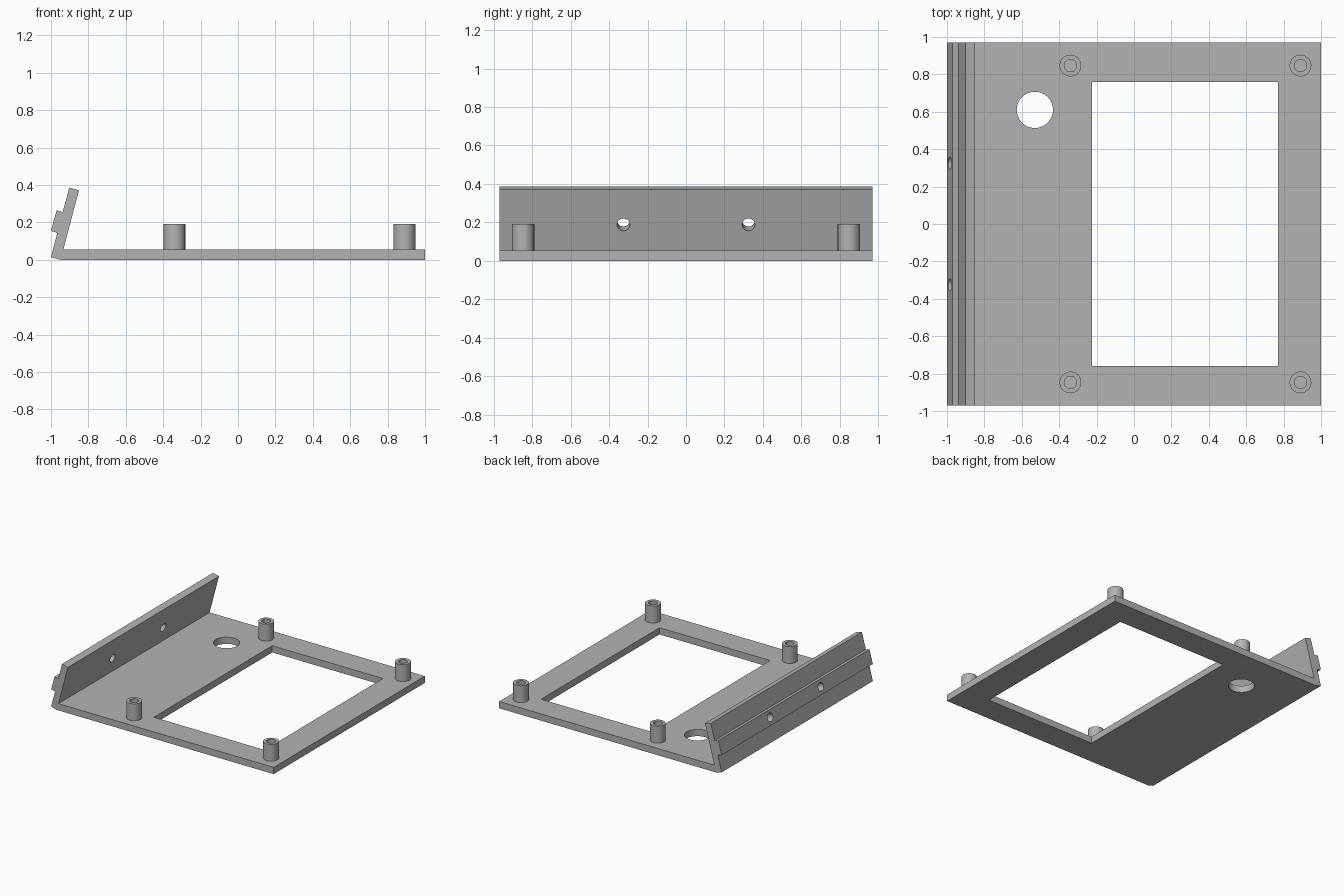
import bpy, bmesh, math
from mathutils import Vector, Matrix

cube = bpy.data.objects.get("Cube")
if cube:
    bpy.data.objects.remove(cube, do_unlink=True)

HALF_Y = 0.97       # half the depth of the tray
PLATE_Z = 0.055     # top of the base plate
TILT = math.radians(15)

grey = bpy.data.materials.new("plain_grey")
grey.use_nodes = True
colour = (0.45, 0.45, 0.45, 1)
grey.diffuse_color = colour
grey.node_tree.nodes["Principled BSDF"].inputs["Base Color"].default_value = colour


def make_object(name, bm):
    bmesh.ops.recalc_face_normals(bm, faces=bm.faces[:])
    mesh = bpy.data.meshes.new(name)
    bm.to_mesh(mesh)
    bm.free()
    mesh.materials.append(grey)
    obj = bpy.data.objects.new(name, mesh)
    bpy.context.collection.objects.link(obj)
    return obj


def smooth(obj):
    bpy.ops.object.select_all(action="DESELECT")
    obj.select_set(True)
    bpy.context.view_layer.objects.active = obj
    bpy.ops.object.shade_smooth_by_angle(angle=math.radians(30))


def cylinder(bm, radius, depth, matrix):
    bmesh.ops.create_cone(bm, cap_ends=True, segments=48, radius1=radius,
                          radius2=radius, depth=depth, matrix=matrix)


# Tray: base plate, leaning flange and its outer rib in one extruded profile
profile = [(1, 0), (1, PLATE_Z), (-0.934, PLATE_Z), (-0.85, 0.372),
           (-0.902, 0.386), (-0.937, 0.256), (-0.97, 0.265), (-1, 0.154),
           (-0.966, 0.145), (-1, 0.014), (-0.948, 0)]
bm = bmesh.new()
face = bm.faces.new([bm.verts.new((x, -HALF_Y, z)) for x, z in profile])
side = bmesh.ops.extrude_face_region(bm, geom=[face])
bmesh.ops.translate(bm, vec=(0, 2 * HALF_Y, 0),
                    verts=[v for v in side["geom"] if isinstance(v, bmesh.types.BMVert)])
tray = make_object("tray", bm)

# Openings: large window, cable hole and two screw holes through the flange
bm = bmesh.new()
bmesh.ops.create_cube(bm, size=1, matrix=Matrix.Translation((0.273, 0, 0))
                      @ Matrix.Diagonal((0.995, 1.52, 0.4, 1)))
cylinder(bm, 0.097, 0.4, Matrix.Translation((-0.53, 0.61, 0)))
for y in (-0.325, 0.325):
    cylinder(bm, 0.033, 0.3, Matrix.Translation((-0.94, y, 0.199))
             @ Matrix.Rotation(math.pi / 2 + TILT, 4, "Y"))
cutter = make_object("opening_cutter", bm)
cutter.hide_render = True
cut = tray.modifiers.new("openings", "BOOLEAN")
cut.operation = "DIFFERENCE"
cut.solver = "EXACT"
cut.object = cutter
bpy.context.view_layer.objects.active = tray
bpy.ops.object.modifier_apply(modifier=cut.name)
bpy.data.objects.remove(cutter, do_unlink=True)
smooth(tray)

# Standoffs: four hollow posts, revolved from a wall section
wall = [(0.033, PLATE_Z), (0.058, PLATE_Z), (0.058, 0.192), (0.033, 0.192)]
for x, x_name in ((-0.34, "right"), (0.89, "left")):
    for y, y_name in ((-0.847, "front"), (0.847, "back")):
        bm = bmesh.new()
        ring = [bm.verts.new((x + r, y, z)) for r, z in wall]
        edges = [bm.edges.new((ring[i - 1], ring[i])) for i in range(len(ring))]
        bmesh.ops.spin(bm, geom=ring + edges, cent=(x, y, 0), axis=(0, 0, 1),
                       angle=math.tau, steps=48, use_merge=True)
        bmesh.ops.remove_doubles(bm, verts=bm.verts[:], dist=0.0001)
        smooth(make_object(f"{y_name}_{x_name}_standoff", bm))
